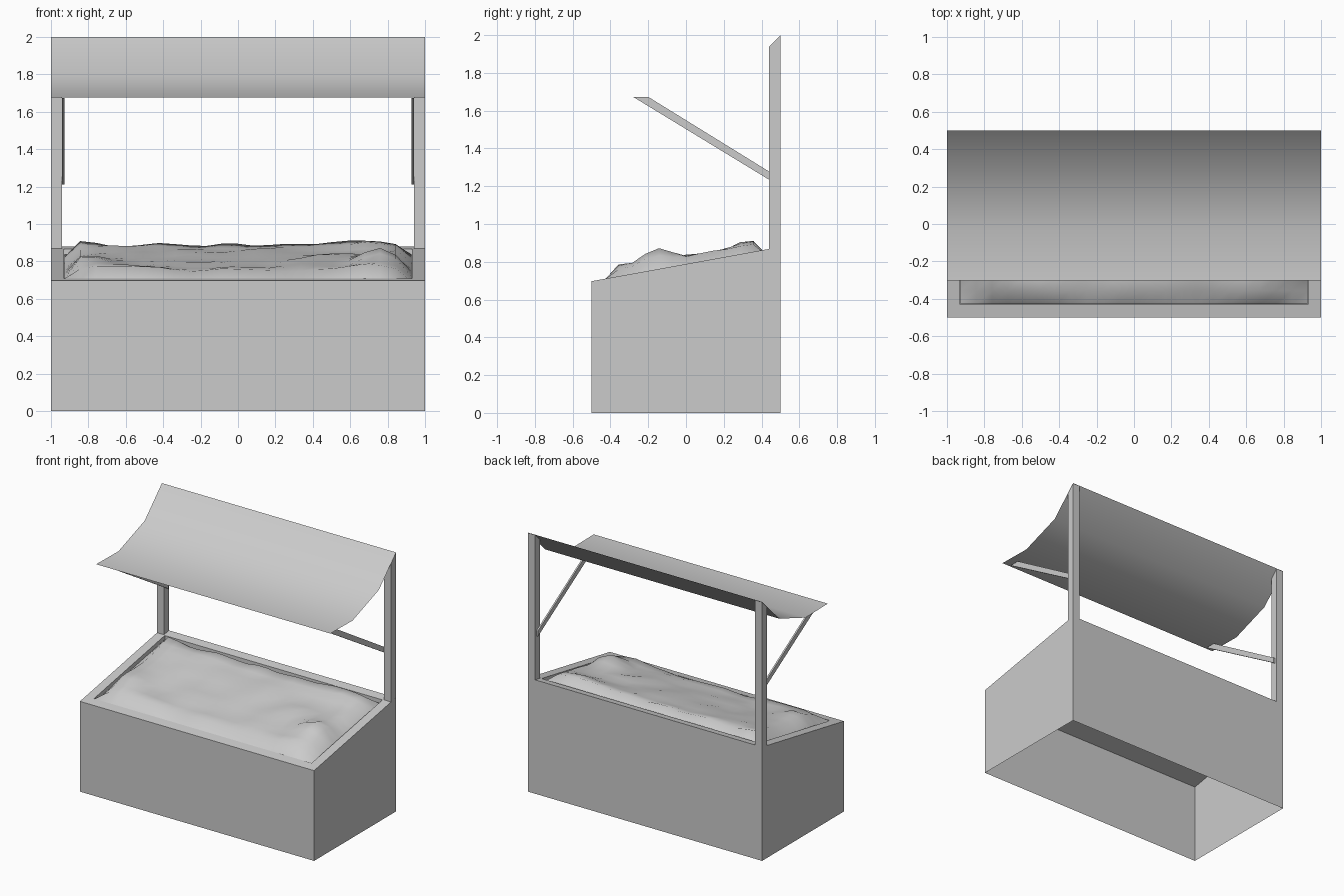
import bpy, bmesh, math
from mathutils import Vector, noise

if "Cube" in bpy.data.objects:
    bpy.data.objects.remove(bpy.data.objects["Cube"])

SLOPE = 0.182
DEPTH = 0.075  # tray depth below the rim


def top(y):
    """Height of the sloping counter rim at depth y."""
    return 0.697 + SLOPE * (y + 0.5)


def make(name, bm):
    bmesh.ops.recalc_face_normals(bm, faces=bm.faces)
    me = bpy.data.meshes.new(name)
    bm.to_mesh(me)
    bm.free()
    ob = bpy.data.objects.new(name, me)
    bpy.context.collection.objects.link(ob)
    return ob


def extrude_x(name, profile, x0, x1):
    """Solid with a (y, z) profile running from x0 to x1."""
    bm = bmesh.new()
    f = bm.faces.new([bm.verts.new((x0, y, z)) for y, z in profile])
    new = bmesh.ops.extrude_face_region(bm, geom=[f])["geom"]
    bmesh.ops.translate(bm, vec=(x1 - x0, 0, 0),
                        verts=[v for v in new if isinstance(v, bmesh.types.BMVert)])
    bmesh.ops.holes_fill(bm, edges=bm.edges)
    return make(name, bm)


# Counter: hollow from below, sloping rim around a shallow tray
bm = bmesh.new()


def ring(hx, hy0, hy1, zf):
    return [bm.verts.new((x, y, zf(y))) for x, y in
            ((-hx, hy0), (hx, hy0), (hx, hy1), (-hx, hy1))]


rings = [ring(1, -0.5, 0.5, lambda y: 0),
         ring(1, -0.5, 0.5, top),
         ring(0.93, -0.43, 0.435, top),
         ring(0.93, -0.43, 0.435, lambda y: top(y) - DEPTH)]
for a, b in zip(rings, rings[1:]):
    for i in range(4):
        j = (i + 1) % 4
        bm.faces.new((a[i], a[j], b[j], b[i]))
make("counter", bm)

# Tray floor, closing the counter from below
bm = bmesh.new()
bm.faces.new([bm.verts.new((x, y, top(y) - DEPTH)) for x, y in
              ((-1, -0.5), (1, -0.5), (1, 0.5), (-1, 0.5))])
make("tray_floor", bm)

# Rear posts and the awning struts on their inner faces
for s, side in ((-1, "left"), (1, "right")):
    extrude_x(side + "_post", [(0.44, top(0.44)), (0.5, top(0.5)), (0.5, 1.998), (0.44, 1.938)],
              s * 0.94, s * 0.999)
    extrude_x(side + "_strut", [(-0.28, 1.673), (-0.20, 1.673), (0.48, 1.253), (0.48, 1.21)],
              s * 0.928, s * 0.94)

# Sagging awning cloth
bm = bmesh.new()
rows = [[bm.verts.new((x, y, z)) for x in (-1, 1)] for y, z in
        ((-0.302, 1.68), (-0.03, 1.676), (0.29, 1.79), (0.5, 2.0))]
for a, b in zip(rows, rows[1:]):
    bm.faces.new((a[0], a[1], b[1], b[0]))
for f in bm.faces:
    f.smooth = True
make("awning", bm)

# Heap of goods: lumpy sheet falling to the tray at its edges (x, y, radius, height)
BUMPS = ((0.74, -0.14, 0.12, 0.07), (0.7, 0.37, 0.18, 0.035), (-0.82, 0.34, 0.12, 0.01),
         (-0.82, -0.2, 0.11, 0.035), (0.7, -0.34, 0.12, 0.03), (-0.7, -0.34, 0.15, 0.02))
bm = bmesh.new()
bmesh.ops.create_grid(bm, x_segments=22, y_segments=12, size=1)
for v in bm.verts:
    x, y = v.co.x * 0.928, v.co.y * 0.428
    edge = min(0.928 - abs(x), 0.428 - abs(y))
    h = 0.033 + 0.020 * noise.noise(Vector((x * 3, y * 6, 4.2)))
    h += 0.012 * noise.noise(Vector((x * 8, y * 11, 1.7)))
    for bx, by, r, a in BUMPS:
        h += a * math.exp(-((x - bx) ** 2 + (y - by) ** 2) / (r * r))
    t = min(edge / 0.07, 1)
    low = -0.003 if y < -0.42 else -0.03
    v.co = (x, y, top(y) + h * t + low * (1 - t))
for f in bm.faces:
    f.smooth = True
make("goods_heap", bm)
